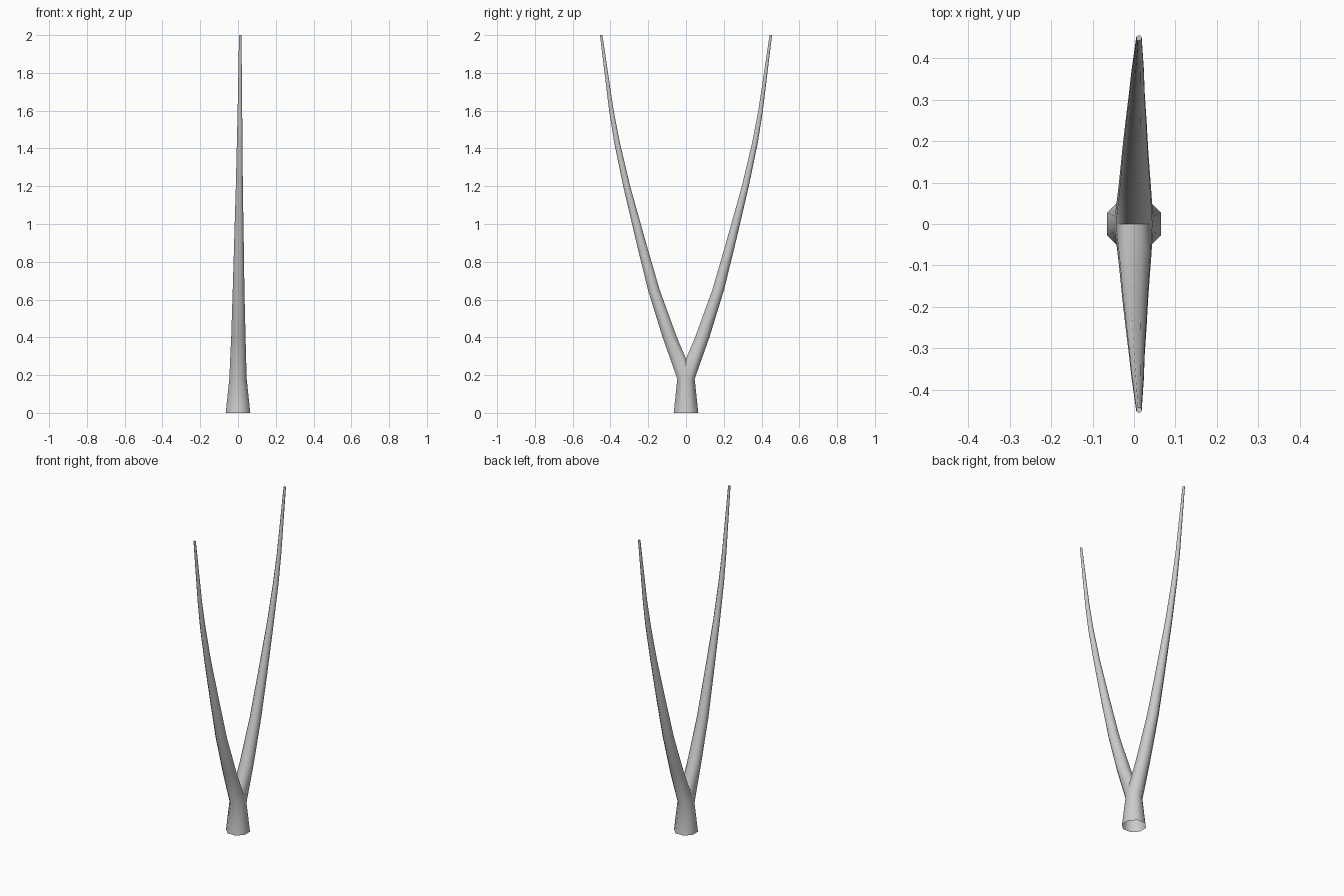
import bpy, bmesh
from math import cos, sin, pi

if "Cube" in bpy.data.objects:
    bpy.data.objects.remove(bpy.data.objects["Cube"])

SIDES = 8
# Stations along trunk and one limb: x, y, z, half width
PATH = [(0, 0, 0, .065), (0, 0, .18, .046), (.002, .086, .4, .038),
        (.003, .17, .65, .031), (.005, .237, .9, .0255), (.007, .314, 1.2, .0185),
        (.009, .365, 1.43, .015), (.010, .395, 1.6, .012), (.012, .449, 2.0, .0065)]

# Loft octagonal rings up the trunk and out along one limb
bm = bmesh.new()
rings = []
for x, y, z, w in PATH:
    r = w / cos(pi / SIDES)
    rings.append([bm.verts.new((x + r * cos(2 * pi * (i + .5) / SIDES),
                                y + r * sin(2 * pi * (i + .5) / SIDES), z))
                  for i in range(SIDES)])
for a, b in zip(rings, rings[1:]):
    for i in range(SIDES):
        j = (i + 1) % SIDES
        bm.faces.new((a[i], a[j], b[j], b[i]))
bm.faces.new(rings[-1])

# Cut at the symmetry plane so the two limbs meet in a clean crotch
bmesh.ops.bisect_plane(bm, geom=bm.verts[:] + bm.edges[:] + bm.faces[:],
                       plane_co=(0, 0, 0), plane_no=(0, 1, 0), clear_inner=True)
mesh = bpy.data.meshes.new("forked_branch")
bm.to_mesh(mesh)
bm.free()
branch = bpy.data.objects.new("forked_branch", mesh)
bpy.context.collection.objects.link(branch)

# Mirror to the other limb
mod = branch.modifiers.new("mirror", 'MIRROR')
mod.use_axis = (False, True, False)
mod.merge_threshold = .0005

bpy.context.view_layer.objects.active = branch
branch.select_set(True)
bpy.ops.object.modifier_apply(modifier=mod.name)
bpy.ops.object.shade_smooth_by_angle(angle=pi / 3)
